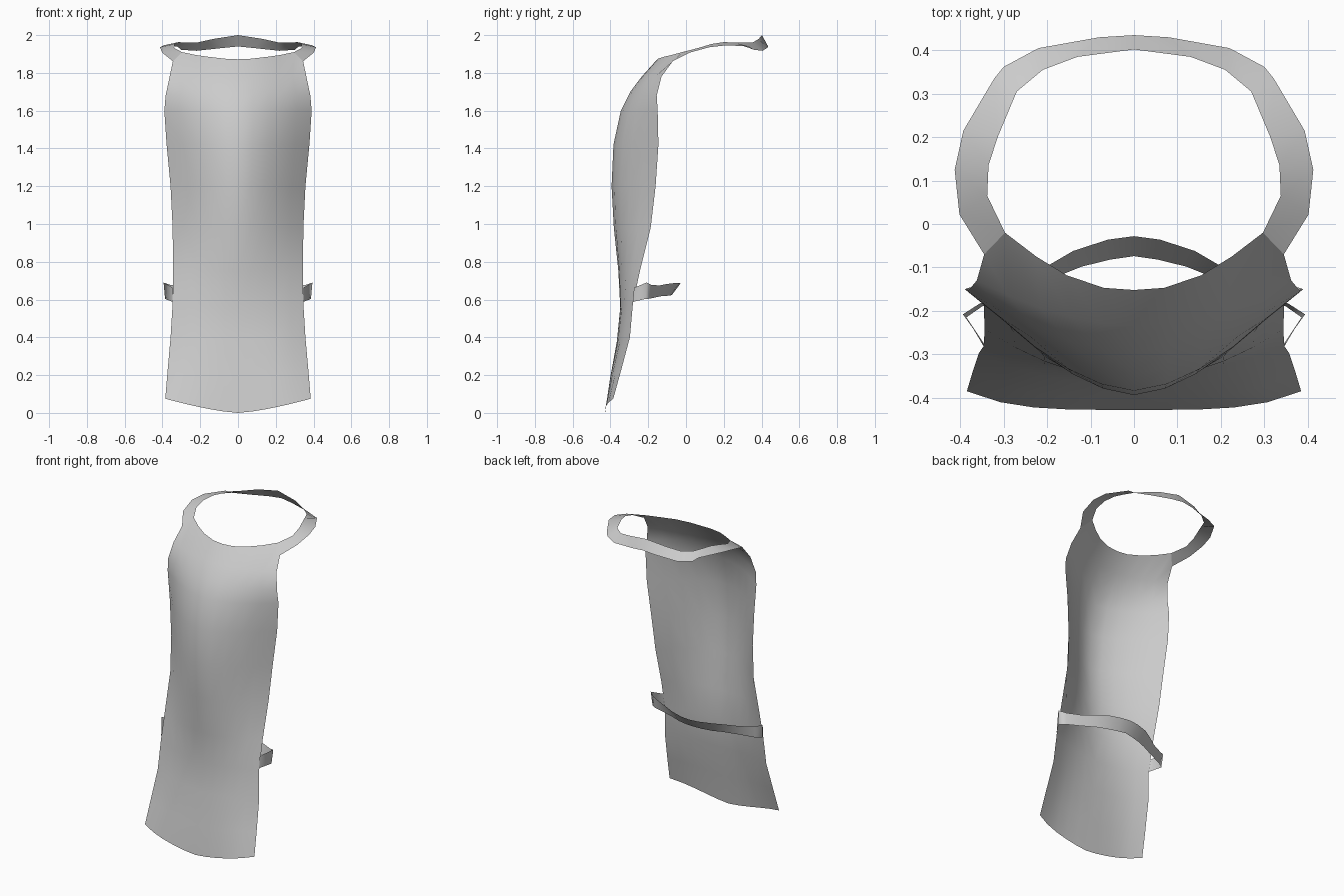
import bpy


def mirrored_sheet(name, rows):
    """Skin a grid of points on the +x half, then mirror it across x = 0."""
    n = len(rows[0])
    verts = [p for row in rows for p in row]
    faces = [(i * n + j, i * n + j + 1, (i + 1) * n + j + 1, (i + 1) * n + j)
             for i in range(len(rows) - 1) for j in range(n - 1)]
    mesh = bpy.data.meshes.new(name)
    mesh.from_pydata(verts, [], faces)
    mesh.update()
    mesh.polygons.foreach_set("use_smooth", [True] * len(mesh.polygons))
    obj = bpy.data.objects.new(name, mesh)
    bpy.context.collection.objects.link(obj)
    mod = obj.modifiers.new("mirror", 'MIRROR')
    mod.use_axis[0] = True
    mod.use_clip = True
    mod.merge_threshold = 0.001
    return obj


# Apron panel: centre z, edge z, half width, centre y, edge y, curve exponent
profile = [
    (0.00, 0.075, 0.385, -0.428, -0.385, 4.0),
    (0.18, 0.22, 0.373, -0.402, -0.345, 3.2),
    (0.38, 0.40, 0.357, -0.366, -0.297, 2.6),
    (0.56, 0.58, 0.346, -0.348, -0.281, 2.2),
    (0.75, 0.76, 0.344, -0.358, -0.242, 2.0),
    (0.98, 0.98, 0.346, -0.382, -0.187, 1.8),
    (1.20, 1.20, 0.357, -0.394, -0.161, 1.7),
    (1.42, 1.42, 0.378, -0.384, -0.146, 1.7),
    (1.60, 1.60, 0.390, -0.345, -0.150, 1.7),
    (1.70, 1.68, 0.383, -0.295, -0.155, 1.8),
    (1.78, 1.78, 0.362, -0.235, -0.130, 1.8),
]
steps = (0, 0.2, 0.4, 0.6, 0.8, 1)
rows = []
for zc, ze, w, yc, ye, p in profile:
    rows.append([(w * f, yc + (ye - yc) * f ** p, zc + (ze - zc) * f ** 1.4)
                 for f in steps])
# Neckline row, ending at the shoulder corner
rows.append([(0, -0.152, 1.872), (0.07, -0.147, 1.875), (0.155, -0.118, 1.885),
             (0.225, -0.075, 1.895), (0.297, -0.02, 1.91), (0.345, -0.07, 1.862)])
mirrored_sheet("apron_panel", rows)

# Neck strap: inner and outer edge pairs from the shoulder to the nape
mirrored_sheet("neck_strap", [
    [(0.297, -0.02, 1.910), (0.345, -0.07, 1.862)],
    [(0.338, 0.065, 1.932), (0.402, 0.022, 1.908)],
    [(0.335, 0.135, 1.953), (0.413, 0.125, 1.936)],
    [(0.314, 0.20, 1.963), (0.393, 0.215, 1.946)],
    [(0.293, 0.25, 1.961), (0.322, 0.335, 1.940)],
    [(0.270, 0.305, 1.960), (0.300, 0.362, 1.922)],
    [(0.210, 0.355, 1.962), (0.220, 0.405, 1.917)],
    [(0.130, 0.385, 1.980), (0.080, 0.430, 1.932)],
    [(0, 0.402, 2.000), (0, 0.435, 1.940)],
])

# Waist tie: upper and lower edge pairs from the side seam to the small of the back
mirrored_sheet("waist_tie", [
    [(0.346, -0.275, 0.663), (0.346, -0.282, 0.588)],
    [(0.394, -0.208, 0.690), (0.386, -0.215, 0.603)],
    [(0.355, -0.183, 0.677), (0.350, -0.190, 0.605)],
    [(0.270, -0.140, 0.675), (0.270, -0.160, 0.612)],
    [(0.200, -0.097, 0.683), (0.175, -0.120, 0.620)],
    [(0.140, -0.062, 0.687), (0.120, -0.098, 0.620)],
    [(0.060, -0.036, 0.687), (0.055, -0.082, 0.622)],
    [(0, -0.028, 0.687), (0, -0.074, 0.625)],
])
